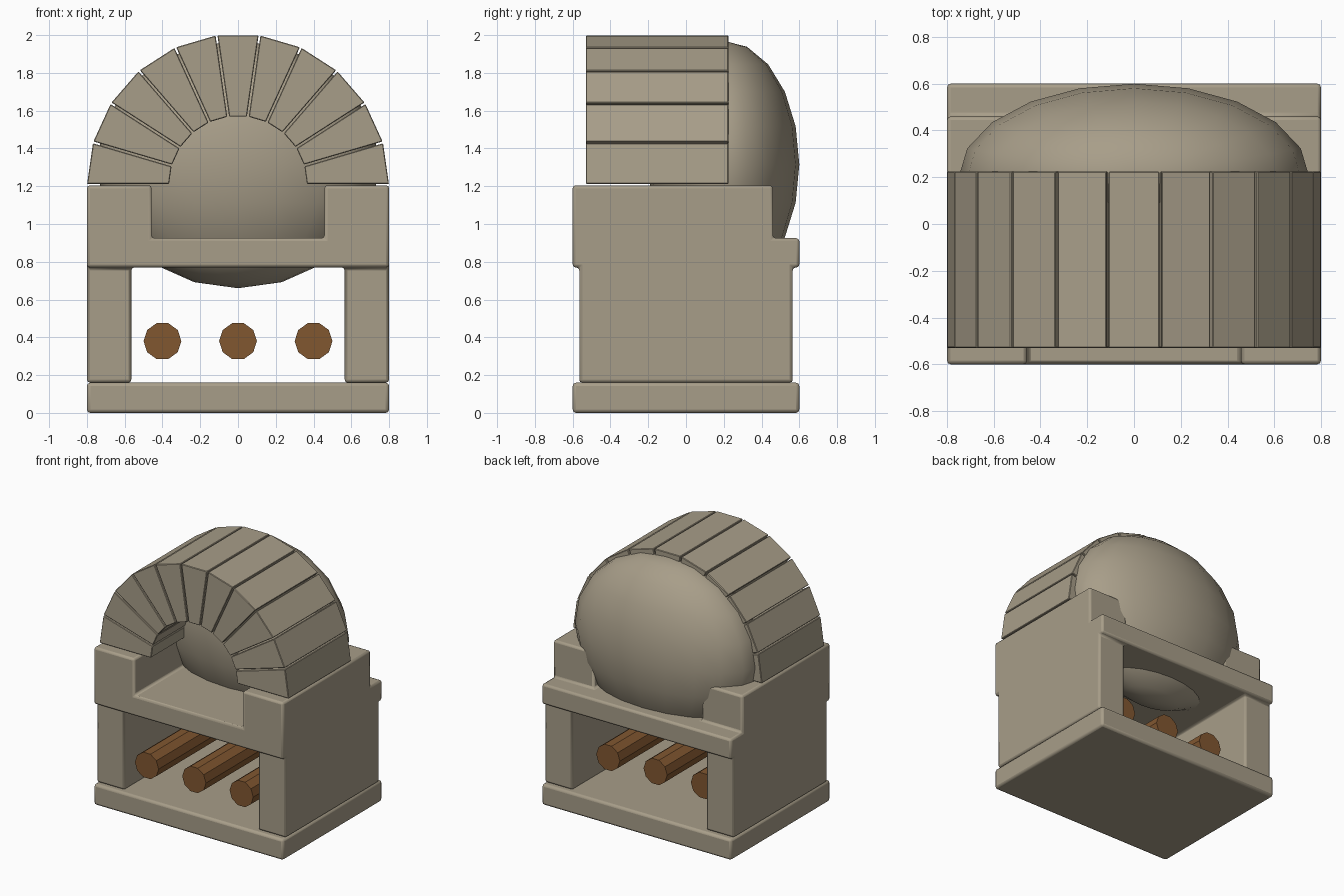
import bpy, bmesh, math

if "Cube" in bpy.data.objects:
    bpy.data.objects.remove(bpy.data.objects["Cube"])


def material(name, rgb):
    m = bpy.data.materials.new(name)
    m.diffuse_color = (*rgb, 1)
    m.use_nodes = True
    m.node_tree.nodes["Principled BSDF"].inputs["Base Color"].default_value = m.diffuse_color
    return m


STONE = material("warm_grey_stone", (0.39, 0.34, 0.25))
WOOD = material("brown_wood", (0.22, 0.095, 0.03))


def finish(name, bm, mat, bevel=0, segments=2, smooth=True):
    bmesh.ops.recalc_face_normals(bm, faces=bm.faces)
    me = bpy.data.meshes.new(name)
    bm.to_mesh(me)
    bm.free()
    me.materials.append(mat)
    ob = bpy.data.objects.new(name, me)
    bpy.context.collection.objects.link(ob)
    bpy.ops.object.select_all(action='DESELECT')
    ob.select_set(True)
    bpy.context.view_layer.objects.active = ob
    if smooth:
        bpy.ops.object.shade_smooth_by_angle(angle=math.radians(35))
    if bevel:
        b = ob.modifiers.new("bevel", 'BEVEL')
        b.width, b.segments = bevel, segments
        b.limit_method, b.angle_limit = 'ANGLE', math.radians(40)
    return ob


def cell_solid(name, xs, ys, zs, filled, mat, bevel):
    """Solid made from the filled cells of a box grid, outer skin only."""
    bm = bmesh.new()
    dims = (xs, ys, zs)

    def solid(c):
        return all(0 <= c[a] < len(dims[a]) - 1 for a in range(3)) and filled(
            *[(dims[a][c[a]] + dims[a][c[a] + 1]) / 2 for a in range(3)])

    for i in range(len(xs) - 1):
        for j in range(len(ys) - 1):
            for k in range(len(zs) - 1):
                c = (i, j, k)
                if not solid(c):
                    continue
                for a in range(3):
                    for s in (0, 1):
                        n = list(c)
                        n[a] += 2 * s - 1
                        if solid(n):
                            continue
                        quad = []
                        for u, v in ((0, 0), (1, 0), (1, 1), (0, 1)):
                            p = list(c)
                            p[a] += s
                            p[(a + 1) % 3] += u
                            p[(a + 2) % 3] += v
                            quad.append(bm.verts.new([dims[d][p[d]] for d in range(3)]))
                        bm.faces.new(quad)
    bmesh.ops.remove_doubles(bm, verts=bm.verts, dist=1e-4)
    bmesh.ops.recalc_face_normals(bm, faces=bm.faces)
    bmesh.ops.dissolve_limit(bm, angle_limit=0.02, verts=bm.verts, edges=bm.edges)
    return finish(name, bm, mat, bevel)


# Base slab
cell_solid("base_slab", [-.8, .8], [-.6, .6], [0, .16], lambda x, y, z: True, STONE, .018)


# Body: two walls, hearth shelf and two shoulder blocks in one piece
def body(x, y, z):
    if z < .77:
        return abs(x) > .565 and abs(y) < .565
    return z < .925 or (abs(x) > .457 and y < .46)


cell_solid("oven_body", [-.8, -.565, -.457, .457, .565, .8],
           [-.6, -.565, .46, .565, .6], [.16, .77, .925, 1.205], body, STONE, .016)

# Arch of eleven wedge stones with thin joints
N, CZ, R_IN, R_OUT, GAP = 11, 1.207, .365, .799, .005
for n in range(N):
    a0, a1 = math.pi * n / N, math.pi * (n + 1) / N
    prof = [(r, a) for r, a in ((R_IN, a0 + GAP / R_IN), (R_OUT, a0 + GAP / R_OUT),
                                (R_OUT, a1 - GAP / R_OUT), (R_IN, a1 - GAP / R_IN))]
    bm = bmesh.new()
    rings = [[bm.verts.new((r * math.cos(a), y, CZ + r * math.sin(a))) for r, a in prof]
             for y in (-.53, .225)]
    bm.faces.new(rings[0])
    bm.faces.new(rings[1])
    for i in range(4):
        j = (i + 1) % 4
        bm.faces.new((rings[0][i], rings[0][j], rings[1][j], rings[1][i]))
    finish(f"arch_stone_{n + 1}", bm, STONE, .004, 1, False)

# Oven chamber: squashed sphere behind the arch
bm = bmesh.new()
bmesh.ops.create_uvsphere(bm, u_segments=20, v_segments=10, radius=1)
bmesh.ops.scale(bm, vec=(.75, .4, .655), verts=bm.verts)
bmesh.ops.translate(bm, vec=(0, .2, 1.315), verts=bm.verts)
finish("oven_dome", bm, STONE)

# Three floating logs under the shelf
for n, x in enumerate((-.4, 0, .4)):
    bm = bmesh.new()
    ends = [[bm.verts.new((x + .1 * math.cos(math.tau * i / 10), y,
                           .38 + .1 * math.sin(math.tau * i / 10))) for i in range(10)]
            for y in (-.53, .37)]
    for e in ends:
        bm.faces.new(e)
    for i in range(10):
        j = (i + 1) % 10
        bm.faces.new((ends[0][i], ends[0][j], ends[1][j], ends[1][i]))
    finish(f"log_{n + 1}", bm, WOOD, smooth=True)
